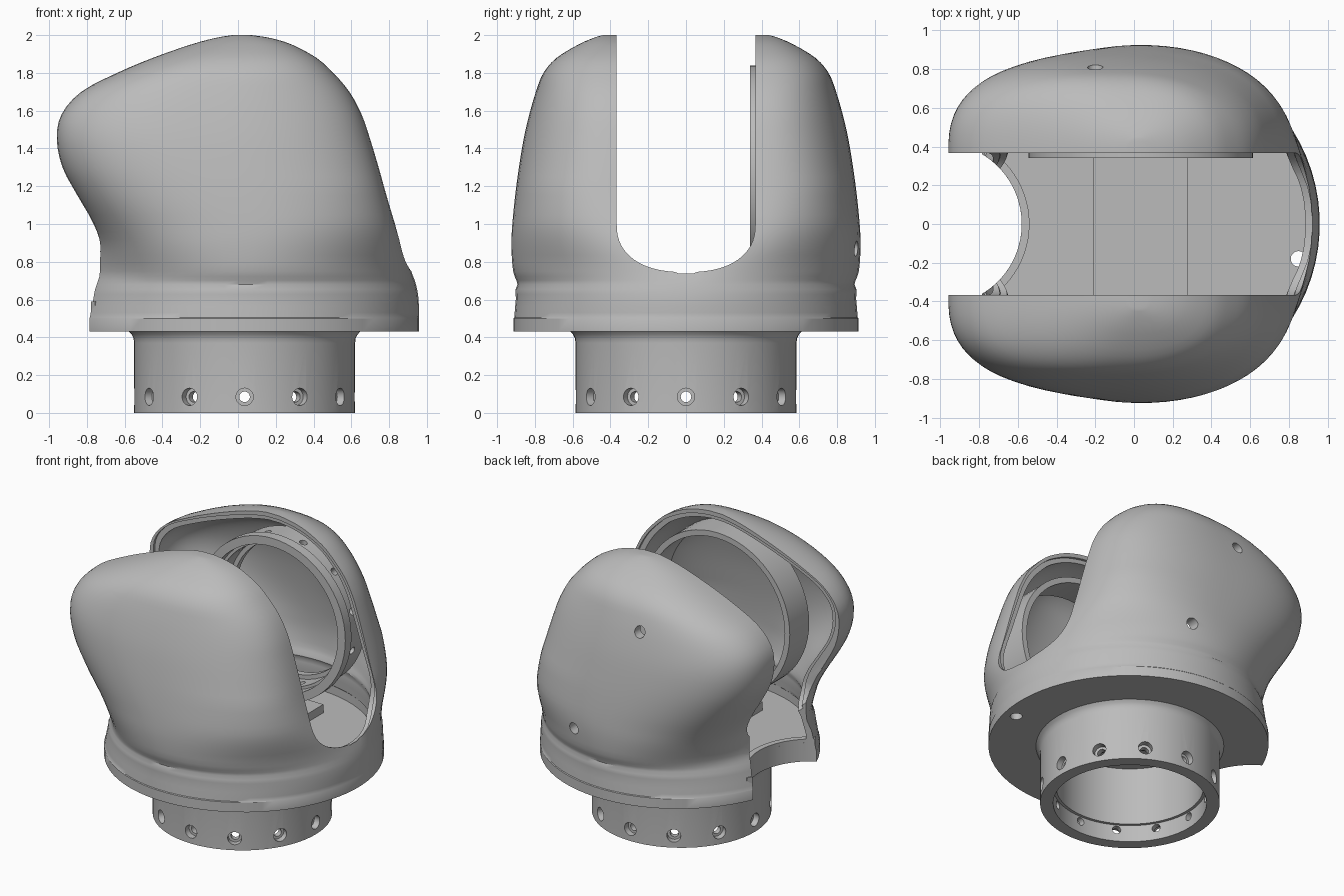
import bpy, bmesh, math
from mathutils import Matrix, Vector

cube = bpy.data.objects.get("Cube")
if cube:
    bpy.data.objects.remove(cube, do_unlink=True)

grey = bpy.data.materials.new("plain_grey")
grey.use_nodes = True
TONE = (0.5, 0.5, 0.5, 1)
grey.diffuse_color = TONE
grey.node_tree.nodes["Principled BSDF"].inputs["Base Color"].default_value = TONE

AXIS_X = 0.035     # neck and bearing centre line
PIVOT_Z = 1.26     # bearing height
FLOOR = 0.565      # inside floor height


def finish(name, bm):
    bmesh.ops.recalc_face_normals(bm, faces=bm.faces)
    mesh = bpy.data.meshes.new(name)
    bm.to_mesh(mesh)
    bm.free()
    mesh.materials.append(grey)
    obj = bpy.data.objects.new(name, mesh)
    bpy.context.collection.objects.link(obj)
    return obj


def activate(obj):
    bpy.ops.object.select_all(action='DESELECT')
    obj.select_set(True)
    bpy.context.view_layer.objects.active = obj


def cut(obj, *cutters, operation='DIFFERENCE'):
    for cutter in cutters:
        mod = obj.modifiers.new("cut", 'BOOLEAN')
        mod.solver = 'EXACT'
        mod.operation = operation
        mod.object = cutter
        activate(obj)
        bpy.ops.object.modifier_apply(modifier=mod.name)
        bpy.data.objects.remove(cutter, do_unlink=True)


def smooth(obj, degrees=35):
    activate(obj)
    bpy.ops.object.shade_smooth_by_angle(angle=math.radians(degrees))


def loft(name, loops, capped=True):
    bm = bmesh.new()
    rings = [[bm.verts.new(p) for p in loop] for loop in loops]
    pairs = list(zip(rings, rings[1:]))
    if capped:
        bm.faces.new(rings[0])
        bm.faces.new(rings[-1])
    else:
        pairs.append((rings[-1], rings[0]))
    for low, high in pairs:
        for i in range(len(low)):
            j = (i + 1) % len(low)
            bm.faces.new((low[i], low[j], high[j], high[i]))
    return finish(name, bm)


def lathe(name, profile, matrix, sides=64):
    """Closed (radius, height) profile turned about local z."""
    turns = [math.tau * i / sides for i in range(sides)]
    return loft(name, [[matrix @ Vector((r * math.cos(a), r * math.sin(a), h))
                        for a in turns] for r, h in profile], False)


def rod(start, end, radius, sides=20):
    """Cylinder cutter between two points."""
    start, end = Vector(start), Vector(end)
    turn = (end - start).to_track_quat('Z', 'Y').to_matrix().to_4x4()
    bm = bmesh.new()
    bmesh.ops.create_cone(bm, cap_ends=True, segments=sides, radius1=radius,
                          radius2=radius, depth=(end - start).length,
                          matrix=Matrix.Translation((start + end) / 2) @ turn)
    return finish("hole_cutter", bm)


def signed_pow(v, p):
    return math.copysign(abs(v) ** p, v)


# Body sections: height, left edge, right edge, half width, straight part, squareness
SECTIONS = [
    (.505, -.858, .958, .91, 0, 2), (.6, -.835, .957, .902, 0, 2),
    (.68, -.81, .943, .893, 0, 2), (.75, -.77, .918, .916, .06, 2),
    (.88, -.735, .873, .925, .22, 2.2), (1, -.765, .832, .92, .33, 2.3),
    (1.15, -.85, .787, .905, .37, 2.4), (1.3, -.93, .745, .885, .37, 2.5),
    (1.45, -.96, .7, .86, .37, 2.6), (1.58, -.935, .655, .83, .37, 2.6),
    (1.7, -.83, .59, .795, .37, 2.6), (1.8, -.64, .505, .755, .37, 2.6),
    (1.88, -.45, .415, .685, .37, 2.5), (1.95, -.25, .285, .57, .37, 2.4),
    (1.985, -.12, .17, .49, .37, 2.3), (2, -.03, .07, .44, .37, 2.2)]
FLANGE = [(z, -.86, .96, .915, 0, 2) for z in (.43, .5)]


def refine(rows, steps=3):
    """Smooth spline through the section table."""
    out = []
    for i in range(len(rows) - 1):
        a, b, c, d = (rows[max(0, min(len(rows) - 1, i + k))] for k in (-1, 0, 1, 2))
        for s in range(steps):
            t = s / steps
            out.append([q + t * ((r - p) / 2 + t * ((2 * p - 5 * q + 4 * r - u) / 2
                        + t * (3 * q - p - 3 * r + u) / 2))
                        for p, q, r, u in zip(a, b, c, d)])
    return out + [rows[-1]]


def section(row, scale, floor, top, count=72):
    z, left, right, width, flat, n = row
    mid = min(.04, (left + right) / 2)
    width *= scale
    flat = min(flat, width * .95)
    n_right = 2 + min(1, max(0, z - .8) / .4) * .4
    z = floor + (z - .43) * (top - floor) / (2 - .43)
    loop = []
    for i in range(count):
        a = math.tau * (i + .5) / count
        c, s = math.cos(a), math.sin(a)
        power = 2 / (n if c < 0 else n_right)
        reach = (right - mid) if c > 0 else (mid - left)
        loop.append((mid + scale * reach * signed_pow(c, power),
                     math.copysign(flat, s) + (width - flat) * signed_pow(s, power), z))
    return loop


def slot(half, bottom):
    """U-shaped channel cutter running along x."""
    arc = [math.pi * i / 32 for i in range(33)]
    outline = [(half, 2.3)] + [(half * signed_pow(math.cos(a), .85),
                                1 - (1 - bottom) * math.sin(a) ** .85) for a in arc]
    outline.append((-half, 2.3))
    return loft("slot_cutter", [[(x, y, z) for y, z in outline] for x in (-1.5, 1.5)])


# Hollow two-eared housing
rows = FLANGE + refine(SECTIONS)
housing = loft("housing", [section(r, 1, .43, 2) for r in rows])
cavity = loft("cavity_cutter", [section(r, .925, FLOOR, 1.94) for r in rows])

# Shallow rebate along the inner rim of the opening
rebate = loft("rebate_cutter", [section(r, .965, FLOOR, 1.97) for r in rows])
cut(rebate, slot(.385, .727), operation='INTERSECT')

# Slot, round notch on the open side, neck bore, ear screw holes and flange hole
NOTCH_X, NOTCH_R = -1, .42
cut(housing, cavity, slot(.367, .745), rebate,
    rod((NOTCH_X, 0, .3), (NOTCH_X, 0, 1.1), NOTCH_R, 64),
    rod((AXIS_X, 0, .3), (AXIS_X, 0, .535), .48, 64),
    rod((-.2, .5, 1.65), (-.2, 1.2, 1.65), .04),
    rod((.26, .5, .87), (.26, 1.2, .87), .04),
    rod((.85, -.18, .3), (.85, -.18, .62), .04))
smooth(housing)

# Raised lip along the notch
lip = []
for i in range(25):
    a = math.radians(-58 + 116 * i / 24)
    lip.append([(NOTCH_X + r * math.cos(a), r * math.sin(a), z)
                for r, z in ((NOTCH_R, .44), (.46, .44), (.46, .59), (NOTCH_R, .59))])
smooth(loft("notch_lip", lip))

# Raised band across the floor
bm = bmesh.new()
bmesh.ops.create_cube(bm, size=1, matrix=Matrix.Translation((.035, 0, .585))
                      @ Matrix.Diagonal((.49, 1.14, .08, 1)))
finish("floor_band", bm)

# Neck tube with a ring of countersunk screw holes
neck = lathe("neck", [(.5, 0), (.585, 0), (.585, .37), (.588, .395), (.598, .415),
                      (.612, .43), (.612, .45), (.48, .45), (.48, .12), (.5, .12)],
             Matrix.Translation((AXIS_X, 0, 0)))
for i in range(12):
    a = math.tau * i / 12
    out = Vector((math.cos(a), math.sin(a), 0))
    base = Vector((AXIS_X, 0, .085))
    cut(neck, rod(base + out * .4, base + out * .7, .028),
        rod(base + out * .54, base + out * .64, .046))
smooth(neck)

# Bearing rings inside the ears
pivot = Matrix.Translation((AXIS_X, 0, PIVOT_Z)) @ Matrix.Rotation(-math.pi / 2, 4, 'X')
bearing = lathe("bearing_ring", [(.52, .34), (.58, .34), (.58, .41), (.55, .41), (.55, .61),
                                 (.47, .61), (.47, .56), (.5, .56), (.5, .42), (.52, .42)], pivot)
for i in range(12):
    a = math.tau * (i + .5) / 12
    out = Vector((math.cos(a), 0, math.sin(a)))
    base = Vector((AXIS_X, .49, PIVOT_Z))
    cut(bearing, rod(base + out * .4, base + out * .65, .026))
smooth(bearing)
smooth(lathe("plain_ring", [(.54, -.4), (.58, -.4), (.58, -.62), (.54, -.62)], pivot))
